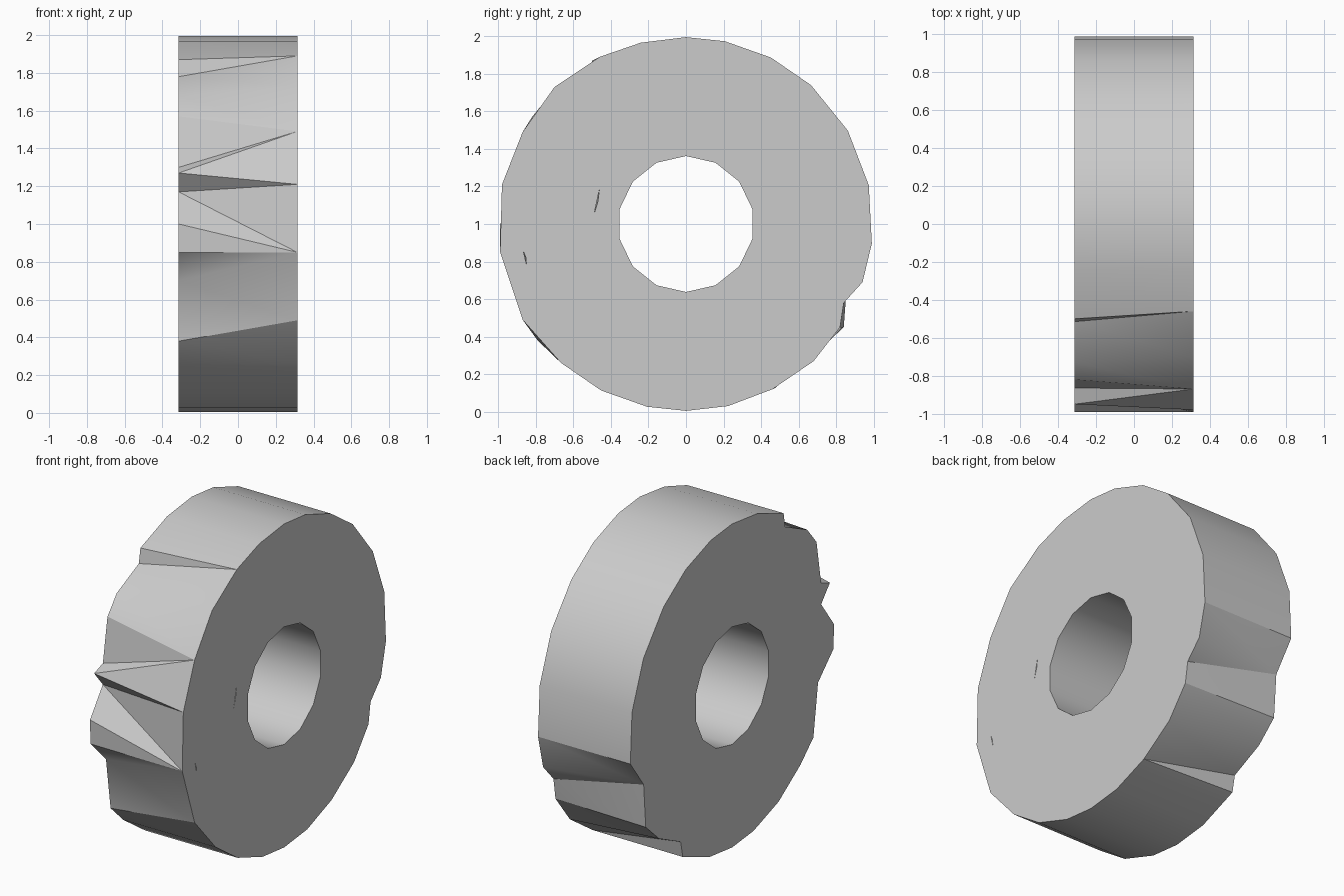
import bpy, bmesh
from math import cos, sin, radians

HALF_WIDTH = 0.314
HOLE_RADIUS = 0.362
HOLE_SIDES = 14

cube = bpy.data.objects.get("Cube")
if cube:
    bpy.data.objects.remove(cube, do_unlink=True)


def rim(angle, radius=0.995):
    """Point (y, height above the axle) on the round part of the rim."""
    return radius * cos(radians(angle)), radius * sin(radians(angle))


def same(*angles):
    """Round stretch where both sides of the rim share their points."""
    return [(rim(a), [rim(a)]) for a in angles]


# Each left rim point is paired with the right rim points it fans out to
fans = same(90, 104)
fans += [
    ((-.46, .89), [(-.50, .87), (-.515, .78)]),
    ((-.70, .73), [(-.73, .68)]),
    ((-.87, .49), [(-.82, .57), (-.865, .30), (-.95, .27)]),
    ((-.98, .21), [(-.865, .17)]),
    ((-.99, -.15), [(-.99, 0), (-.985, -.15), (-.835, -.30)]),
    ((-.87, -.51), [(-.79, -.62)]),
]
fans += same(228, 243, 258, 270, 283)
fans += [
    ((.46, -.88), [(.48, -.87), (.50, -.77)]),
    ((.68, -.73), [(.71, -.67)]),
    ((.82, -.55), [(.84, -.55)]),
    ((.84, -.42), [(.86, -.28)]),
    ((.94, -.31), []),
]
fans += same(-6, 12, 30, 48, 63, 78)

bm = bmesh.new()


def add(point, side):
    return bm.verts.new((side * HALF_WIDTH, point[0], point[1] + 1))


def loop_edges(verts):
    edges = []
    for a, b in zip(verts, verts[1:] + verts[:1]):
        edge = bm.edges.get((a, b)) or bm.edges.new((a, b))
        edges.append(edge)
    return edges


# Tread: a fan at every left point, then a triangle on to the next one
left_rim = [add(p, 1) for p, _ in fans]
groups = [[add(q, -1) for q in qs] for _, qs in fans]
right_rim = [v for group in groups for v in group]
last = right_rim[-1]
for i, group in enumerate(groups):
    bm.faces.new((left_rim[i - 1], left_rim[i], last))
    for v in group:
        bm.faces.new((left_rim[i], v, last))
        last = v

# Axle hole wall
hole = [rim(90 + 360 * i / HOLE_SIDES, HOLE_RADIUS) for i in range(HOLE_SIDES)]
left_hole = [add(p, 1) for p in hole]
right_hole = [add(p, -1) for p in hole]
for i in range(HOLE_SIDES):
    bm.faces.new((left_hole[i - 1], left_hole[i], right_hole[i], right_hole[i - 1]))

# Two thin nicks sunk into the left face
nick_edges = []
for y, z, lean, length in ((-.475, .12, .015, .07), (-.858, -.18, -.008, .035)):
    nick = [add(p, 1) for p in ((y + lean, z + length),
                                (y - lean, z - length), (y + .006, z))]
    tip = bm.verts.new((HALF_WIDTH - .08, y, z + 1))
    for i in range(3):
        bm.faces.new((nick[i - 1], nick[i], tip))
    nick_edges += loop_edges(nick)

# Flat side faces
for rim_loop, hole_loop, extra in ((left_rim, left_hole, nick_edges),
                                   (right_rim, right_hole, [])):
    edges = loop_edges(rim_loop) + loop_edges(hole_loop) + extra
    bmesh.ops.triangle_fill(bm, edges=edges, use_beauty=True)
bmesh.ops.recalc_face_normals(bm, faces=bm.faces[:])

mesh = bpy.data.meshes.new("chipped_wheel")
bm.to_mesh(mesh)
bm.free()
wheel = bpy.data.objects.new("chipped_wheel", mesh)
bpy.context.collection.objects.link(wheel)

# Plain grey finish
grey = bpy.data.materials.new("plain_grey")
grey.use_nodes = True
colour = (0.6, 0.6, 0.6, 1)
grey.diffuse_color = colour
grey.node_tree.nodes["Principled BSDF"].inputs["Base Color"].default_value = colour
mesh.materials.append(grey)

# Smooth tread with crisp corners
bpy.ops.object.select_all(action="DESELECT")
wheel.select_set(True)
bpy.context.view_layer.objects.active = wheel
bpy.ops.object.shade_smooth_by_angle(angle=radians(30))
